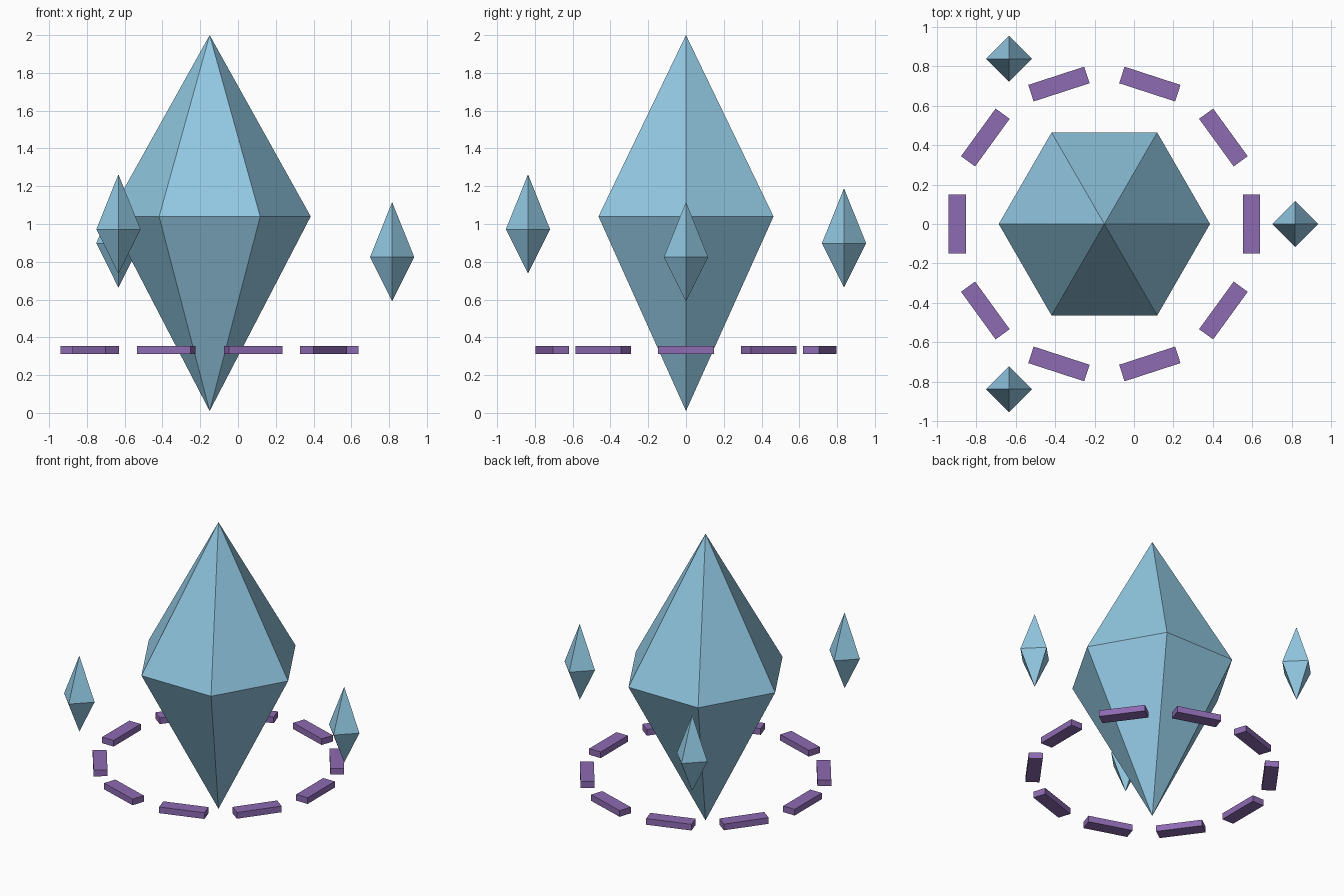
import bpy, bmesh, math
from mathutils import Matrix

if "Cube" in bpy.data.objects:
    bpy.data.objects.remove(bpy.data.objects["Cube"])

CX = -0.15  # shared vertical axis of crystal and ring


def material(name, rgb):
    m = bpy.data.materials.new(name)
    m.diffuse_color = (*rgb, 1)
    m.use_nodes = True
    m.node_tree.nodes["Principled BSDF"].inputs["Base Color"].default_value = m.diffuse_color
    return m


ICE = material("ice_blue", (0.287, 0.578, 0.76))
VIOLET = material("violet", (0.27, 0.147, 0.445))


def finish(name, bm, mat, location):
    bmesh.ops.recalc_face_normals(bm, faces=bm.faces)
    me = bpy.data.meshes.new(name)
    bm.to_mesh(me)
    bm.free()
    me.materials.append(mat)
    ob = bpy.data.objects.new(name, me)
    ob.location = location
    bpy.context.collection.objects.link(ob)
    return ob


def bipyramid(name, sides, radius, up, down, location):
    """Faceted crystal: a girdle ring joined to a top and a bottom tip."""
    bm = bmesh.new()
    ring = [bm.verts.new((radius * math.cos(a), radius * math.sin(a), 0))
            for a in (math.tau * i / sides for i in range(sides))]
    top, bottom = bm.verts.new((0, 0, up)), bm.verts.new((0, 0, -down))
    for i in range(sides):
        a, b = ring[i], ring[(i + 1) % sides]
        bm.faces.new((a, b, top))
        bm.faces.new((b, a, bottom))
    return finish(name, bm, ICE, location)


# Large central crystal
bipyramid("main_crystal", 6, 0.535, 0.96, 1.03, (CX, 0, 1.04))

# Three small crystals floating around it at different heights
for i, z in enumerate((0.825, 0.898, 0.972)):
    a = math.tau * i / 3
    bipyramid(f"small_crystal_{i + 1}", 4, 0.117, 0.291, 0.235,
              (CX + 0.966 * math.cos(a), 0.966 * math.sin(a), z))

# Broken ring of ten flat bars
for i in range(10):
    bm = bmesh.new()
    bmesh.ops.create_cube(bm, size=1, matrix=Matrix.Diagonal((0.088, 0.298, 0.043, 1)))
    a = math.tau * i / 10
    bar = finish(f"ring_bar_{i + 1}", bm, VIOLET,
                 (CX + 0.745 * math.cos(a), 0.745 * math.sin(a), 0.333))
    bar.rotation_euler.z = a
